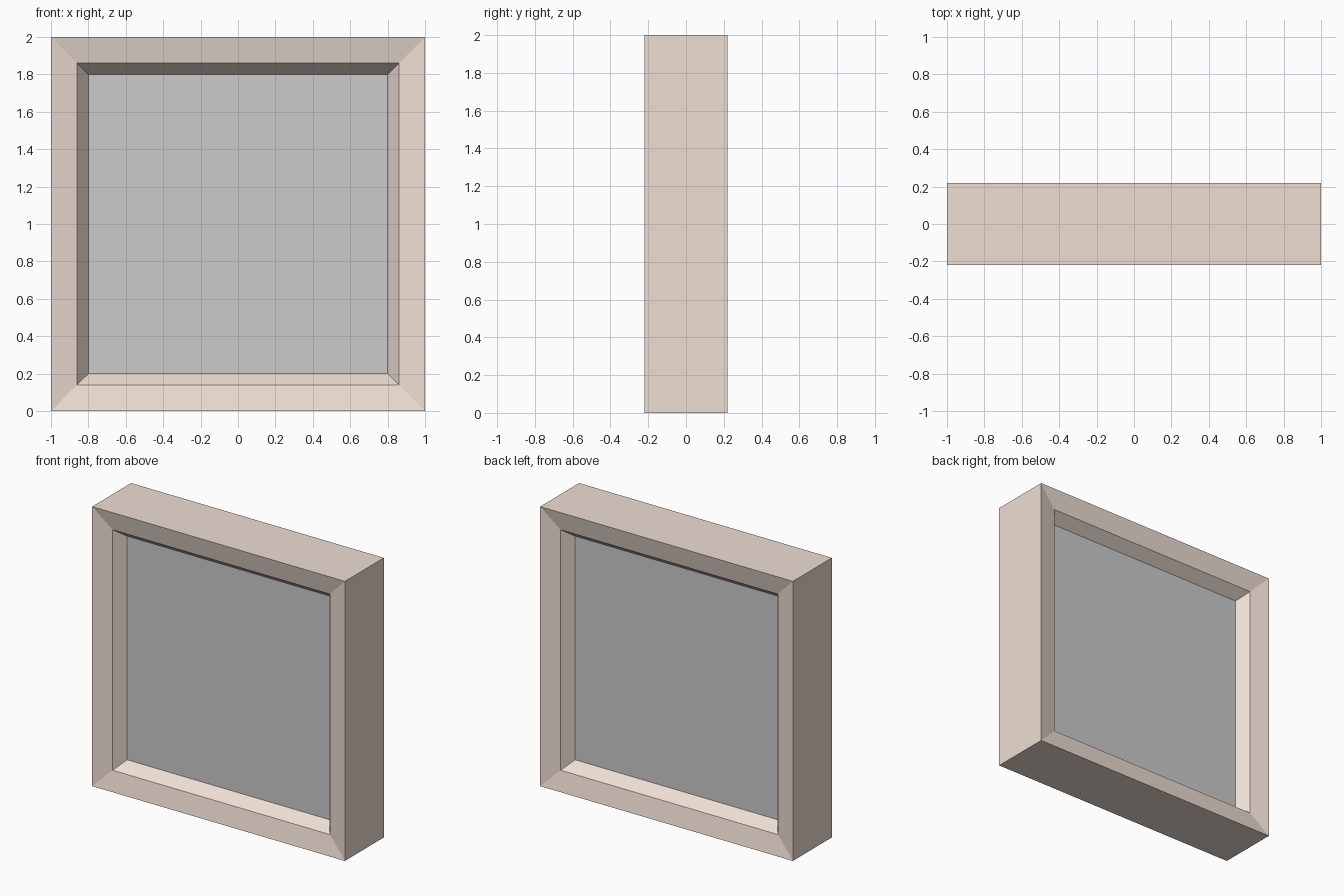
import bpy
import bmesh

if "Cube" in bpy.data.objects:
    bpy.data.objects.remove(bpy.data.objects["Cube"])


def finish(name, bm):
    bmesh.ops.recalc_face_normals(bm, faces=bm.faces)
    mesh = bpy.data.meshes.new(name)
    bm.to_mesh(mesh)
    bm.free()
    obj = bpy.data.objects.new(name, mesh)
    bpy.context.collection.objects.link(obj)
    return obj


# Frame: moulding profile (half-size, y), mirrored front to back, mitred at four corners
front = [(1.0, -0.22), (0.86, -0.19), (0.80, -0.11)]
profile = front + [(r, -y) for r, y in reversed(front)]
bm = bmesh.new()
rings = [[bm.verts.new((sx * r, y, 1 + sz * r)) for r, y in profile]
         for sx, sz in ((-1, -1), (1, -1), (1, 1), (-1, 1))]
n = len(profile)
for i in range(4):
    a, b = rings[i], rings[(i + 1) % 4]
    for j in range(n):
        k = (j + 1) % n
        bm.faces.new((a[j], b[j], b[k], a[k]))
frame = finish("window_frame", bm)
tan = bpy.data.materials.new("tan_frame")
tan.diffuse_color = (0.85, 0.73, 0.65, 1)
tan.use_nodes = True
tan.node_tree.nodes["Principled BSDF"].inputs["Base Color"].default_value = tan.diffuse_color
frame.data.materials.append(tan)

# Pane: grey block filling the opening, recessed on both sides
bm = bmesh.new()
bmesh.ops.create_cube(bm, size=1)
bmesh.ops.scale(bm, vec=(1.6, 0.22, 1.6), verts=bm.verts)
bmesh.ops.translate(bm, vec=(0, 0, 1), verts=bm.verts)
finish("window_pane", bm)
